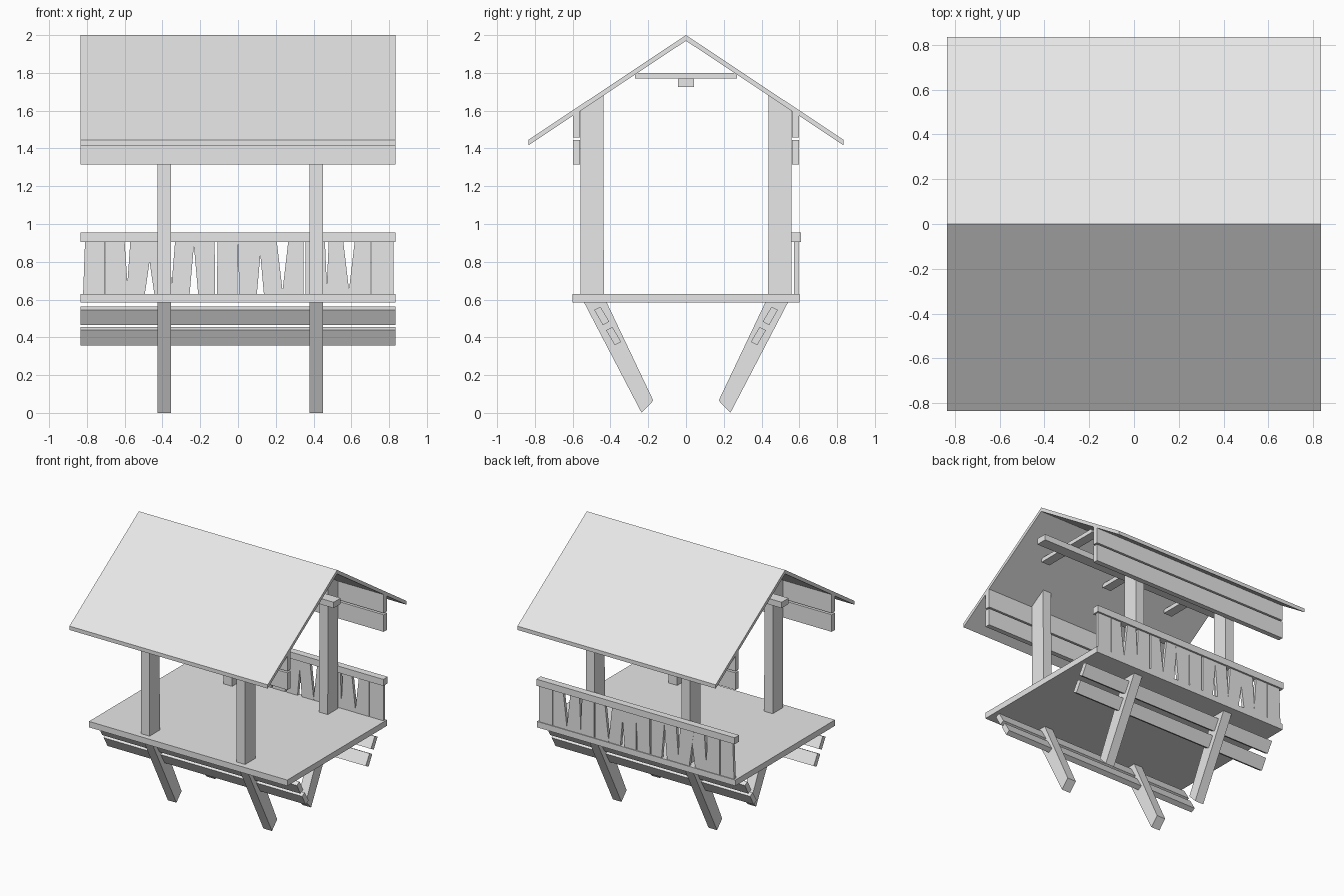
import bpy
import bmesh
from mathutils import Vector

cube = bpy.data.objects.get("Cube")
if cube:
    bpy.data.objects.remove(cube, do_unlink=True)

GREY = (0.8, 0.8, 0.8, 1)
mat = bpy.data.materials.new("pale_grey")
mat.use_nodes = True
mat.diffuse_color = GREY
mat.node_tree.nodes["Principled BSDF"].inputs["Base Color"].default_value = GREY

HALF = 0.835      # half length of the shelter
FLOOR = 0.63      # top of the floor
POST_X = (-0.39, 0.415)


def prism(name, corners, offset):
    """Extrude a flat polygon of 3D corners by an offset vector."""
    bm = bmesh.new()
    face = bm.faces.new([bm.verts.new(c) for c in corners])
    new = bmesh.ops.extrude_face_region(bm, geom=[face])["geom"]
    verts = [g for g in new if isinstance(g, bmesh.types.BMVert)]
    bmesh.ops.translate(bm, verts=verts, vec=Vector(offset))
    bmesh.ops.recalc_face_normals(bm, faces=bm.faces)
    mesh = bpy.data.meshes.new(name)
    bm.to_mesh(mesh)
    bm.free()
    mesh.materials.append(mat)
    obj = bpy.data.objects.new(name, mesh)
    bpy.context.collection.objects.link(obj)
    return obj


def along_x(name, profile, x=0, half=HALF, side=1):
    """Extrude a (y, z) profile along x; side -1 mirrors it to the front."""
    return prism(name, [(x - half, side * y, z) for y, z in profile], (2 * half, 0, 0))


def rect(y0, y1, z0, z1):
    return [(y0, z0), (y1, z0), (y1, z1), (y0, z1)]


def under_roof(y):
    return 1.97 - 0.663 * y


# Floor and gabled roof
along_x("floor", rect(-0.6, 0.6, 0.585, FLOOR))
along_x("roof", [(-HALF, 1.445), (0, 2), (HALF, 1.445),
                 (HALF, 1.416), (0, 1.97), (-HALF, 1.416)])

# Ridge beam and the cross ties above it
along_x("ridge_beam", rect(-0.042, 0.042, 1.725, 1.77))
for x in (-0.53, 0.02, 0.57):
    along_x("cross_tie", rect(-0.27, 0.27, 1.77, 1.8), x, 0.035)

for side, label in ((-1, "front"), (1, "back")):
    # Posts with tops cut to the roof slope, and slanted legs
    for x in POST_X:
        along_x(label + "_post", [(0.435, FLOOR), (0.558, FLOOR),
                                  (0.558, under_roof(0.558)), (0.437, under_roof(0.437))],
                x, 0.036, side)
        along_x(label + "_leg", [(0.42, 0.585), (0.54, 0.585), (0.235, 0), (0.173, 0.065)],
                x, 0.036, side)
    # Boards under the eaves
    along_x(label + "_lower_eave_board", rect(0.56, 0.598, 1.315, 1.445), side=side)
    along_x(label + "_upper_eave_board", [(0.56, 1.457), (0.598, 1.457),
            (0.598, under_roof(0.598)), (0.56, under_roof(0.56))], side=side)
    # Tilted planks running through the legs
    for dy, dz in ((0, 0), (-0.063, -0.107)):
        plank = [(0.486, 0.545), (0.453, 0.562), (0.406, 0.483), (0.44, 0.465)]
        along_x(label + "_leg_plank", [(y + dy, z + dz) for y, z in plank], side=side)

# Back railing: handrail and uneven slats
RAIL = 0.905
along_x("handrail", rect(0.555, 0.608, RAIL, 0.955))
# Gap widths between neighbouring slats at the top and the bottom
gaps = [(.005, .005), (.03, -.008), (-.03, .05), (.035, -.009), (-.003, .045),
        (.015, .01), (0, .01), (-.012, .037), (.06, -.004), (.01, .01),
        (.02, -.004), (.06, -.005), (.005, .005)]
PITCH = 0.1173
START = -0.82
gaps = [(-.02, 0)] + gaps + [(0, 0)]
gaps[0] = (.02, 0)
for i in range(len(gaps) - 1):
    x0, x1 = START + i * PITCH, START + (i + 1) * PITCH
    (t0, b0), (t1, b1) = gaps[i], gaps[i + 1]
    y = 0.572 + 0.001 * (i % 2)
    prism("railing_slat", [(x0 + b0 / 2, y, FLOOR), (x1 - b1 / 2, y, FLOOR),
                           (x1 - t1 / 2, y, RAIL), (x0 + t0 / 2, y, RAIL)], (0, 0.022, 0))
